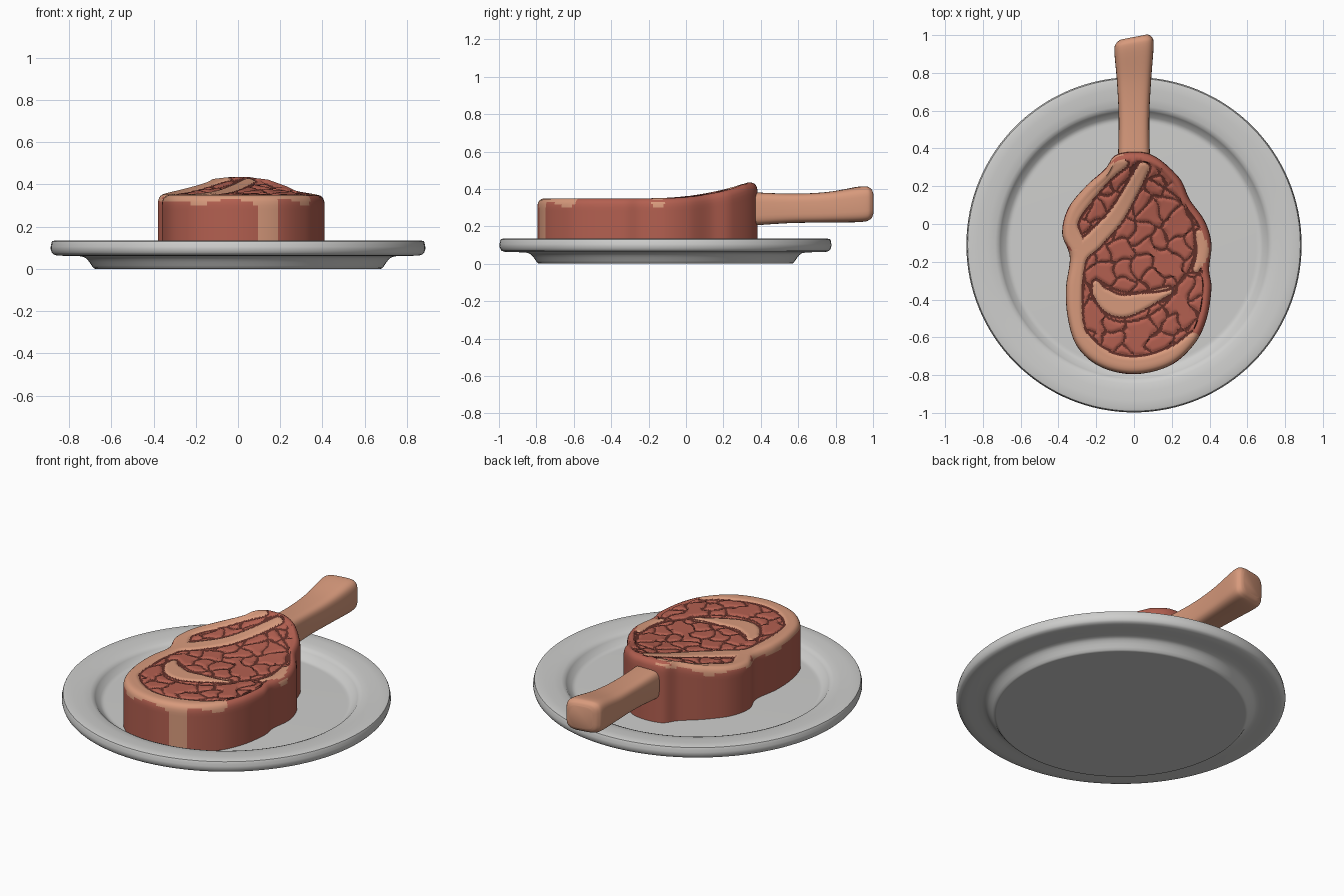
import bpy, math, random
from mathutils import Vector, kdtree

if "Cube" in bpy.data.objects:
    bpy.data.objects.remove(bpy.data.objects["Cube"])

random.seed(4)


def material(name, rgb):
    m = bpy.data.materials.new(name)
    m.diffuse_color = (*rgb, 1)
    m.use_nodes = True
    m.node_tree.nodes["Principled BSDF"].inputs["Base Color"].default_value = m.diffuse_color
    return m


MEAT = material("meat_red", (0.45, 0.115, 0.08))
FAT = material("fat_and_bone", (0.68, 0.32, 0.20))
CREASE = material("dark_crease", (0.12, 0.03, 0.022))
CHINA = material("plate_grey", (0.62, 0.62, 0.61))


def spline(points, n, closed=False):
    """Catmull-Rom samples through points of any dimension."""
    p = [Vector(q) for q in points]
    p = [p[-1]] + p + p[:2] if closed else [p[0]] + p + [p[-1]]
    out = []
    for i in range(1, len(p) - 2):
        a, b, c, d = p[i - 1:i + 3]
        for k in range(n):
            t = k / n
            out.append(0.5 * (2 * b + (c - a) * t + (2 * a - 5 * b + 4 * c - d) * t * t
                              + (3 * b - a - 3 * c + d) * t ** 3))
    return out if closed else out + [p[-1]]


def loft(name, rings, mats, rule=None, angle=40):
    """Skin a list of equal closed rings, capping both ends."""
    n = len(rings[0])
    verts = [v for r in rings for v in r]
    faces = [(i * n + j, i * n + (j + 1) % n, (i + 1) * n + (j + 1) % n, (i + 1) * n + j)
             for i in range(len(rings) - 1) for j in range(n)]
    faces += [tuple(reversed(range(n))), tuple(range(len(verts) - n, len(verts)))]
    me = bpy.data.meshes.new(name)
    me.from_pydata(verts, [], faces)
    for m in mats:
        me.materials.append(m)
    if rule:
        for f in me.polygons:
            f.material_index = rule(f.center)
    me.shade_smooth()
    me.set_sharp_from_angle(angle=math.radians(angle))
    ob = bpy.data.objects.new(name, me)
    bpy.context.collection.objects.link(ob)


def tree_of(points):
    t = kdtree.KDTree(len(points))
    for i, p in enumerate(points):
        t.insert((p[0], p[1], 0), i)
    t.balance()
    return t


# Plate: turned profile from the foot, round the rim and into the well
profile = [(0.67, 0), (0.685, 0.005), (0.715, 0.045), (0.75, 0.06), (0.86, 0.064), (0.885, 0.085),
           (0.885, 0.115), (0.865, 0.135), (0.735, 0.127), (0.70, 0.10), (0.67, 0.077), (0.64, 0.075)]
SEG = 128
loft("plate", [[(r * math.cos(2 * math.pi * j / SEG), -0.11 + r * math.sin(2 * math.pi * j / SEG), z)
                for j in range(SEG)] for r, z in spline(profile, 3)], [CHINA])

# Bone: rounded-square sections along y (y, half width, bottom, top)
sections = spline([(0.30, 0.086, 0.20, 0.385), (0.55, 0.081, 0.217, 0.375), (0.75, 0.09, 0.22, 0.383),
                   (0.93, 0.104, 0.223, 0.413), (0.975, 0.093, 0.235, 0.407), (0.99, 0.07, 0.255, 0.385)], 6)


def bone_ring(y, w, lo, hi):
    ring = []
    for j in range(40):
        a = 2 * math.pi * j / 40
        c, s = math.cos(a), math.sin(a)
        x = w * math.copysign(abs(c) ** 0.5, c)
        z = (lo + hi) / 2 + (hi - lo) / 2 * math.copysign(abs(s) ** 0.5, s)
        ring.append((x, y + 0.8 * x * max(0, y - 0.75), z))
    return ring


loft("rib_bone", [bone_ring(*s) for s in reversed(sections)], [FAT])

# Steak outline, seen from above
outline = spline([(-0.085, 0.37), (-0.155, 0.29), (-0.26, 0.195), (-0.35, 0.08), (-0.38, -0.05),
                  (-0.34, -0.175), (-0.36, -0.34), (-0.35, -0.50), (-0.30, -0.65), (-0.18, -0.755),
                  (0, -0.795), (0.19, -0.75), (0.32, -0.635), (0.385, -0.50), (0.41, -0.34),
                  (0.398, -0.24), (0.41, -0.105), (0.375, 0.015), (0.295, 0.13), (0.235, 0.25),
                  (0.085, 0.37)], 25, True)
edge_tree = tree_of(outline)

# Fat bands as strokes of (x, y, radius)
rim_band = [(0.05, 0.295, 0.03), (-0.085, 0.055, 0.04), (-0.205, -0.08, 0.045), (-0.31, -0.20, 0.05),
            (-0.325, -0.53, 0.055), (-0.245, -0.67, 0.06), (-0.11, -0.75, 0.06), (0.06, -0.76, 0.06),
            (0.225, -0.70, 0.055), (0.315, -0.61, 0.035)]
lobe_band = [(-0.06, 0.32, 0.025), (-0.18, 0.235, 0.04), (-0.345, 0.025, 0.05), (-0.30, -0.11, 0.04)]
crescent = [(-0.20, -0.32, 0.018), (-0.165, -0.385, 0.045), (-0.05, -0.435, 0.055), (0.18, -0.355, 0.02)]
flecks = [(0.345, -0.05, 0.018), (0.365, -0.15, 0.03), (0.33, -0.24, 0.015)]
fat = [p for s in (rim_band, lobe_band, crescent, flecks) for p in spline(s, 40)]
fat_tree = tree_of(fat)

# Main seams: round the eye muscle and round the small muscle beside it
seams = [[(0.08, 0.24), (0.24, 0.13), (0.31, 0), (0.31, -0.2), (0.2, -0.34), (-0.05, -0.36), (-0.2, -0.29)],
         [(0.37, -0.27), (0.27, -0.27), (0.17, -0.42), (0.02, -0.51), (-0.13, -0.5), (-0.22, -0.38)]]
seam_tree = tree_of([p for s in seams for p in spline(s, 60)])

# Cell centres in rings round the eye muscle: the creases run between them
cells = []
for k in range(9):
    count = max(1, round(k * 4.2))
    for j in range(count):
        a = 2 * math.pi * (j + 0.5 * (k % 2) + random.uniform(-0.25, 0.25)) / count
        r = 0.085 * k + random.uniform(-0.02, 0.02)
        cells.append((0.08 + r * math.cos(a), -0.13 + r * math.sin(a)))
cell_tree = tree_of(cells)


def fat_dist(x, y):
    _, i, d = fat_tree.find((x, y, 0))
    return d - fat[i][2]


def line_dist(x, y):
    """Distance to the nearest crease."""
    gap = fat_dist(x, y)
    inner = edge_tree.find((x, y, 0))[2]
    if inner < 0.045 and gap > 0 or inner < 0.02:
        return abs(inner - 0.045) if gap > 0.01 and y < 0.1 and x > 0.2 else 1
    best = min(abs(gap - 0.006), seam_tree.find((x, y, 0))[2])
    if gap > 0:
        wx, wy = x + 0.012 * math.sin(y * 45), y + 0.012 * math.sin(x * 45 + 1)
        (p, i, d), (q, j, e) = cell_tree.find_n((wx, wy, 0), 2)
        if (i * j + i + j) % 4:
            best = min(best, (e * e - d * d) / (2 * (p - q).length))
    return best


def top_height(x, y):
    """Nearly flat, rising to a ridge where the bone enters."""
    t = max(0, y + 0.22) / 0.55
    return 0.35 + 0.085 * min(t, 1) ** 2.2 * max(0.3, 1 - 1.3 * max(0, abs(x) - 0.05))


# Steak: rings from the middle of the top, over the edge, down to the plate
C = Vector((0.0, -0.22))
rings = []
TOP = 85
for i in range(1, TOP + 1):
    ring = []
    for p in outline:
        d = p - C
        q = C + d * (1 - 0.045 / d.length) * i / TOP
        groove = 0.009 * math.exp(-(line_dist(*q) / 0.012) ** 2)
        ring.append((q.x, q.y, top_height(*q) - groove))
    rings.append(ring)
edge = [(0.034, 0.001), (0.022, 0.004), (0.013, 0.010), (0.006, 0.020), (0.002, 0.032)]
for inset, drop in edge + [(0, k / 14) for k in range(1, 15)]:
    ring = []
    for p in outline:
        q = p - (p - C).normalized() * inset
        z = top_height(*p)
        z = z - drop if inset else z - 0.032 + (0.072 - z + 0.032) * drop
        ring.append((q.x, q.y, z))
    rings.append(ring)


def steak_colour(c):
    x, y, z = c
    drop = top_height(x, y) - z
    if drop < 0.015:
        return 2 if line_dist(x, y) < 0.0065 else int(fat_dist(x, y) < 0)
    if y < -0.6 and 0.095 < x < 0.19:  # fat stripe down the front
        return 1
    q = C + (Vector((x, y)) - C) * 0.96
    return int(fat_dist(*q) < 0 and drop < 0.032 + 0.012 * math.sin(x * 23 + y * 9))


loft("steak", rings[::-1], [MEAT, FAT, CREASE], steak_colour, 60)
